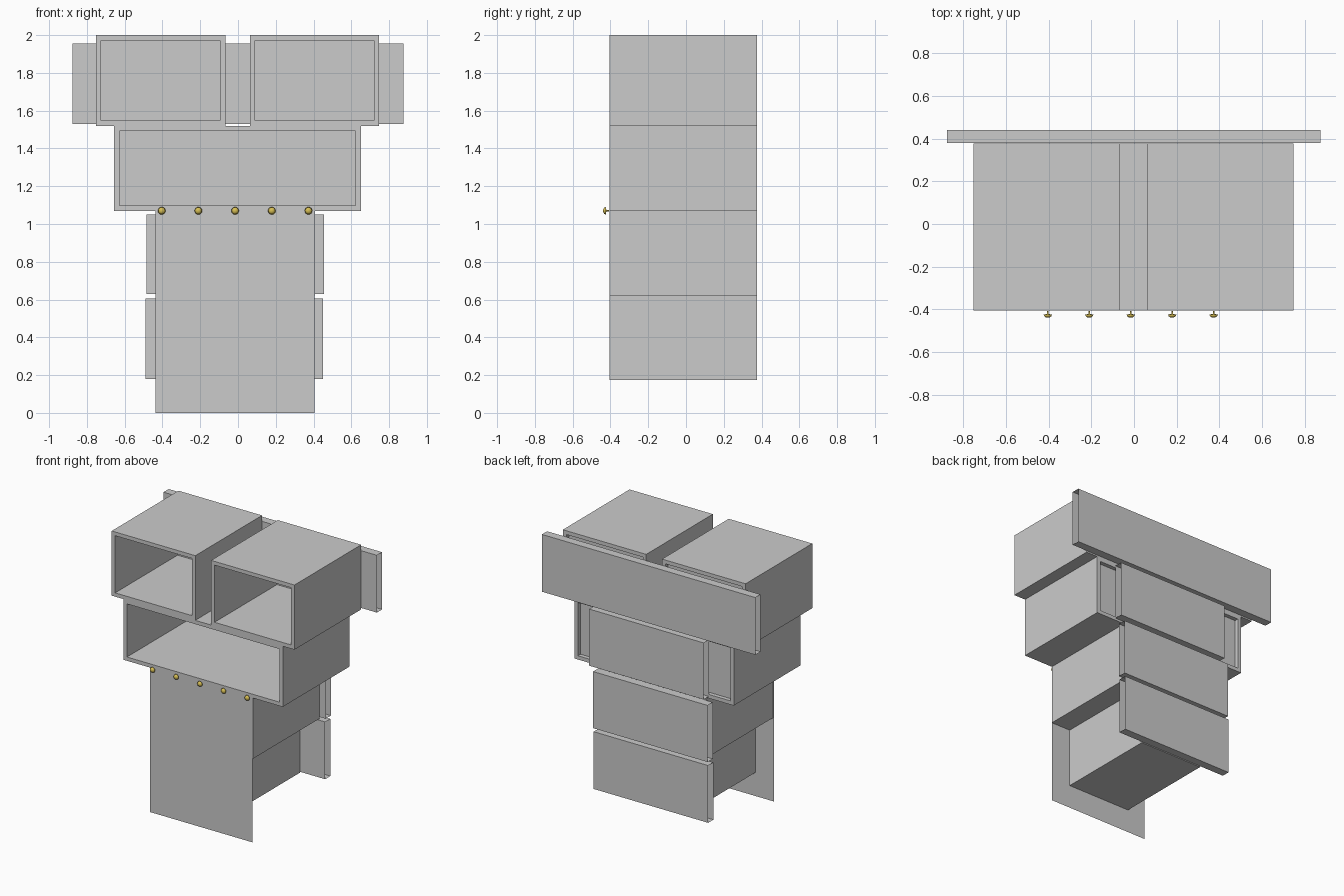
import bpy, bmesh, math
from mathutils import Vector, Matrix

cube = bpy.data.objects.get("Cube")
if cube:
    bpy.data.objects.remove(cube, do_unlink=True)


def material(name, rgb):
    mat = bpy.data.materials.new(name)
    mat.use_nodes = True
    color = (*rgb, 1)
    mat.diffuse_color = color
    mat.node_tree.nodes["Principled BSDF"].inputs["Base Color"].default_value = color
    return mat


GREY = material("plain grey", (0.6, 0.6, 0.6))
GOLD = material("brass gold", (0.68, 0.52, 0.09))
FRONT, BACK, REAR = -0.405, 0.377, 0.44
WALL = 0.028


def finish(name, bm, mat):
    mesh = bpy.data.meshes.new(name)
    bm.to_mesh(mesh)
    bm.free()
    mesh.materials.append(mat)
    obj = bpy.data.objects.new(name, mesh)
    bpy.context.scene.collection.objects.link(obj)
    return obj


def block(x0, x1, y0, y1, z0, z1):
    bm = bmesh.new()
    bmesh.ops.create_cube(bm, size=1)
    bmesh.ops.scale(bm, vec=(x1 - x0, y1 - y0, z1 - z0), verts=bm.verts)
    bmesh.ops.translate(bm, vec=((x0 + x1) / 2, (y0 + y1) / 2, (z0 + z1) / 2), verts=bm.verts)
    bm.normal_update()
    return bm


def face_towards(bm, direction):
    return max(bm.faces, key=lambda f: f.normal.dot(direction))


def hollow(bm, direction, depth):
    """Inset the face on one side and push it inwards."""
    face = face_towards(bm, direction)
    bmesh.ops.inset_region(bm, faces=[face], thickness=WALL, use_even_offset=True)
    pushed = bmesh.ops.extrude_discrete_faces(bm, faces=[face])["faces"][0]
    bmesh.ops.translate(bm, vec=direction * -depth, verts=pushed.verts)
    bm.normal_update()


def crate(name, x0, x1, z0, z1):
    bm = block(x0, x1, FRONT, BACK, z0, z1)
    hollow(bm, Vector((0, -1, 0)), BACK - FRONT - 0.05)
    hollow(bm, Vector((0, 1, 0)), 0.03)
    return finish(name, bm, GREY)


def plank(name, x0, x1, z0, z1):
    # Sleeve-like board with open ends
    bm = block(x0, x1, BACK + 0.002, REAR, z0, z1)
    ends = [f for f in bm.faces if abs(f.normal.x) > 0.9]
    bmesh.ops.delete(bm, geom=ends, context="FACES_ONLY")
    return finish(name, bm, GREY)


# Open crates, stacked from wide to narrow
crate("upper_right_crate", -0.753, -0.067, 1.52, 2.0)
crate("upper_left_crate", 0.063, 0.747, 1.52, 2.0)
crate("middle_crate", -0.656, 0.651, 1.07, 1.52)
crate("lower_crate", -0.43, 0.407, 0.62, 1.07)
crate("bottom_crate", -0.285, 0.245, 0.175, 0.62)

# Boards across the back
plank("top_back_board", -0.877, 0.875, 1.53, 1.955)
plank("middle_back_board", -0.453, 0.487, 1.085, 1.505)
plank("lower_back_board", -0.485, 0.455, 0.63, 1.05)
plank("bottom_back_board", -0.49, 0.45, 0.18, 0.605)

# Hanging cloth over the lower crates
bm = bmesh.new()
bmesh.ops.create_grid(bm, x_segments=1, y_segments=1, size=0.5)
bmesh.ops.scale(bm, vec=(0.842, 1.09, 1), verts=bm.verts)
bmesh.ops.rotate(bm, matrix=Matrix.Rotation(math.pi / 2, 3, "X"), verts=bm.verts)
bmesh.ops.translate(bm, vec=(-0.016, FRONT - 0.003, 0.545), verts=bm.verts)
finish("front_cloth", bm, GREY)

# Tacks holding the cloth
TACK = [(0.004, 0), (0.004, 0.014), (0.02, 0.016), (0.016, 0.025), (0.008, 0.03), (0, 0.031)]
for i in range(5):
    bm = bmesh.new()
    points = [bm.verts.new((r, -d, 0)) for r, d in TACK]
    edges = [bm.edges.new(pair) for pair in zip(points, points[1:])]
    bmesh.ops.spin(bm, geom=points + edges, cent=(0, 0, 0), axis=(0, 1, 0),
                   angle=math.tau, steps=16)
    bmesh.ops.remove_doubles(bm, verts=bm.verts, dist=0.0001)
    bmesh.ops.recalc_face_normals(bm, faces=bm.faces)
    for face in bm.faces:
        face.smooth = True
    tack = finish(f"tack_{i + 1}", bm, GOLD)
    tack.location = (-0.404 + 0.1943 * i, FRONT - 0.003, 1.07)
